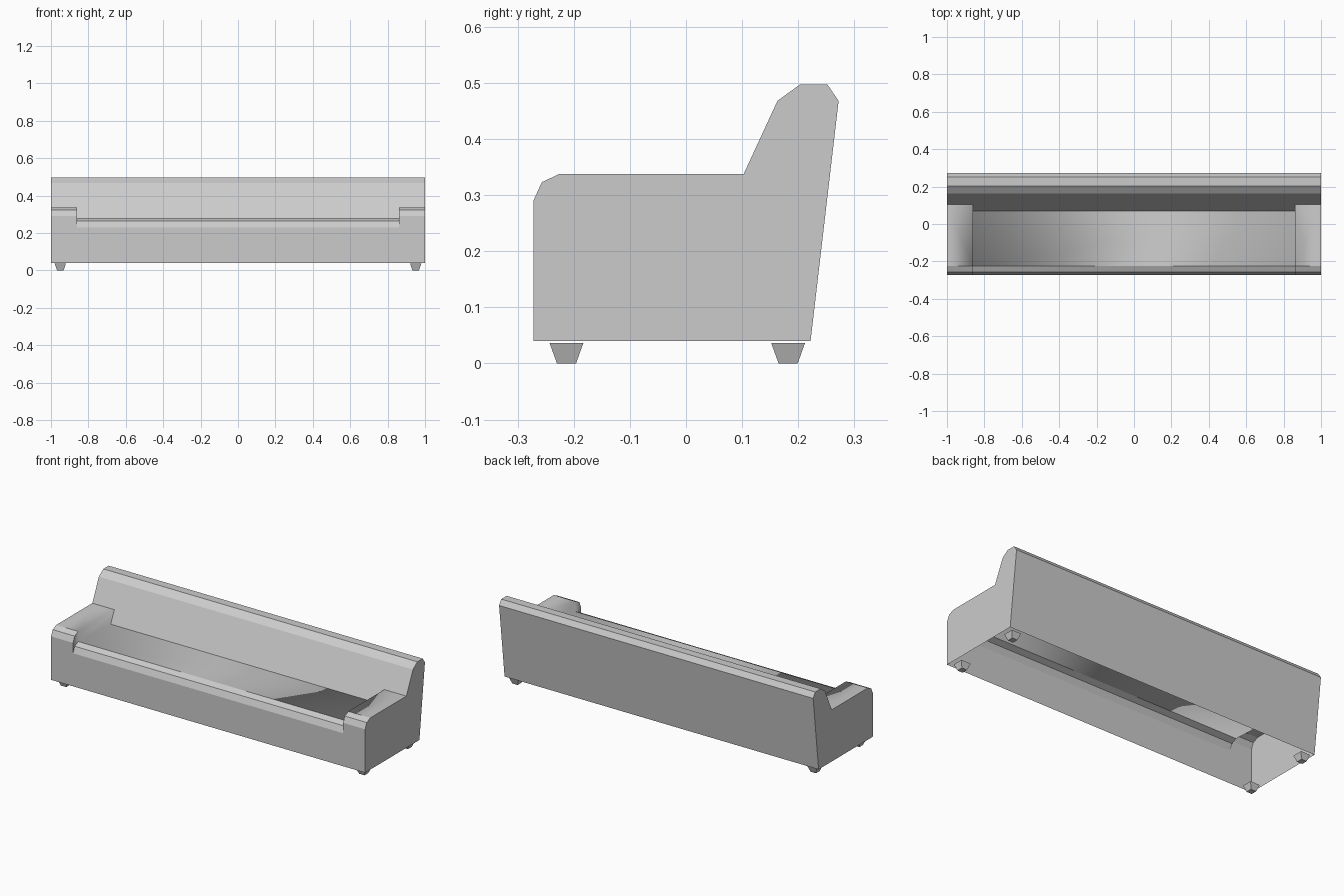
import bpy
import bmesh

cube = bpy.data.objects.get("Cube")
if cube:
    bpy.data.objects.remove(cube, do_unlink=True)

grey = bpy.data.materials.new("light grey upholstery")
grey.use_nodes = True
GREY = (0.6, 0.6, 0.6, 1.0)
grey.diffuse_color = GREY
grey.node_tree.nodes["Principled BSDF"].inputs["Base Color"].default_value = GREY

HALF, ARM_X = 1.0, 0.86    # outer end and inner face of the armrests


def finish(bm, name):
    mesh = bpy.data.meshes.new(name)
    bm.to_mesh(mesh)
    bm.free()
    mesh.materials.append(grey)
    obj = bpy.data.objects.new(name, mesh)
    bpy.context.scene.collection.objects.link(obj)
    return obj


# Side profiles as (y, z): shared base and backrest, with armrest or seat between
base = [(-0.272, 0.04), (-0.272, 0.23)]
arm = [(-0.272, 0.29), (-0.257, 0.323), (-0.225, 0.338)]
seat = [(-0.257, 0.265), (-0.225, 0.28), (0.07, 0.267)]
back = [(0.103, 0.338), (0.163, 0.468), (0.203, 0.497),
        (0.252, 0.497), (0.272, 0.468), (0.222, 0.04)]
arm_profile = base + arm + back
seat_profile = base + seat + back
arm_wall = base[1:] + arm + back[:1] + seat[::-1]


def add_face(bm, points):
    bm.faces.new([bm.verts.new(p) for p in points])


def add_strip(bm, profile, x0, x1):
    for (ya, za), (yb, zb) in zip(profile, profile[1:]):
        add_face(bm, [(x0, ya, za), (x0, yb, zb), (x1, yb, zb), (x1, ya, za)])


# Sofa shell, open underneath
bm = bmesh.new()
add_strip(bm, seat_profile, -ARM_X, ARM_X)
for side in (-1, 1):
    add_strip(bm, arm_profile, side * ARM_X, side * HALF)
    add_face(bm, [(side * HALF, y, z) for y, z in arm_profile])
    add_face(bm, [(side * ARM_X, y, z) for y, z in arm_wall])
bmesh.ops.remove_doubles(bm, verts=bm.verts, dist=0.0005)
bmesh.ops.recalc_face_normals(bm, faces=bm.faces)

# Point the shell outwards, judged by the vertical front panel
front = min(bm.faces, key=lambda f: f.calc_center_median().y)
if front.normal.y > 0:
    bmesh.ops.reverse_faces(bm, faces=bm.faces)

# Soft shading only where the armrest walls meet the seat and armrest tops
for face in bm.faces:
    face.smooth = True
for edge in bm.edges:
    a, b = (v.co for v in edge.verts)
    on_wall = all(abs(abs(p.x) - ARM_X) < 0.001 for p in (a, b))
    edge.smooth = on_wall and abs(a.x - b.x) < 0.001 and abs(a.y - b.y) > 0.2
finish(bm, "sofa_body")


# Tapered square feet
def add_foot(name, x, y):
    bm = bmesh.new()
    bmesh.ops.create_cube(bm, size=1)
    for v in bm.verts:
        width = 0.06 if v.co.z > 0 else 0.034
        v.co = (x + v.co.x * width, y + v.co.y * width, (v.co.z + 0.5) * 0.036)
    finish(bm, name)


for side, x in (("right", -0.95), ("left", 0.95)):
    for end, y in (("front", -0.213), ("back", 0.182)):
        add_foot(f"{end}_{side}_foot", x, y)
